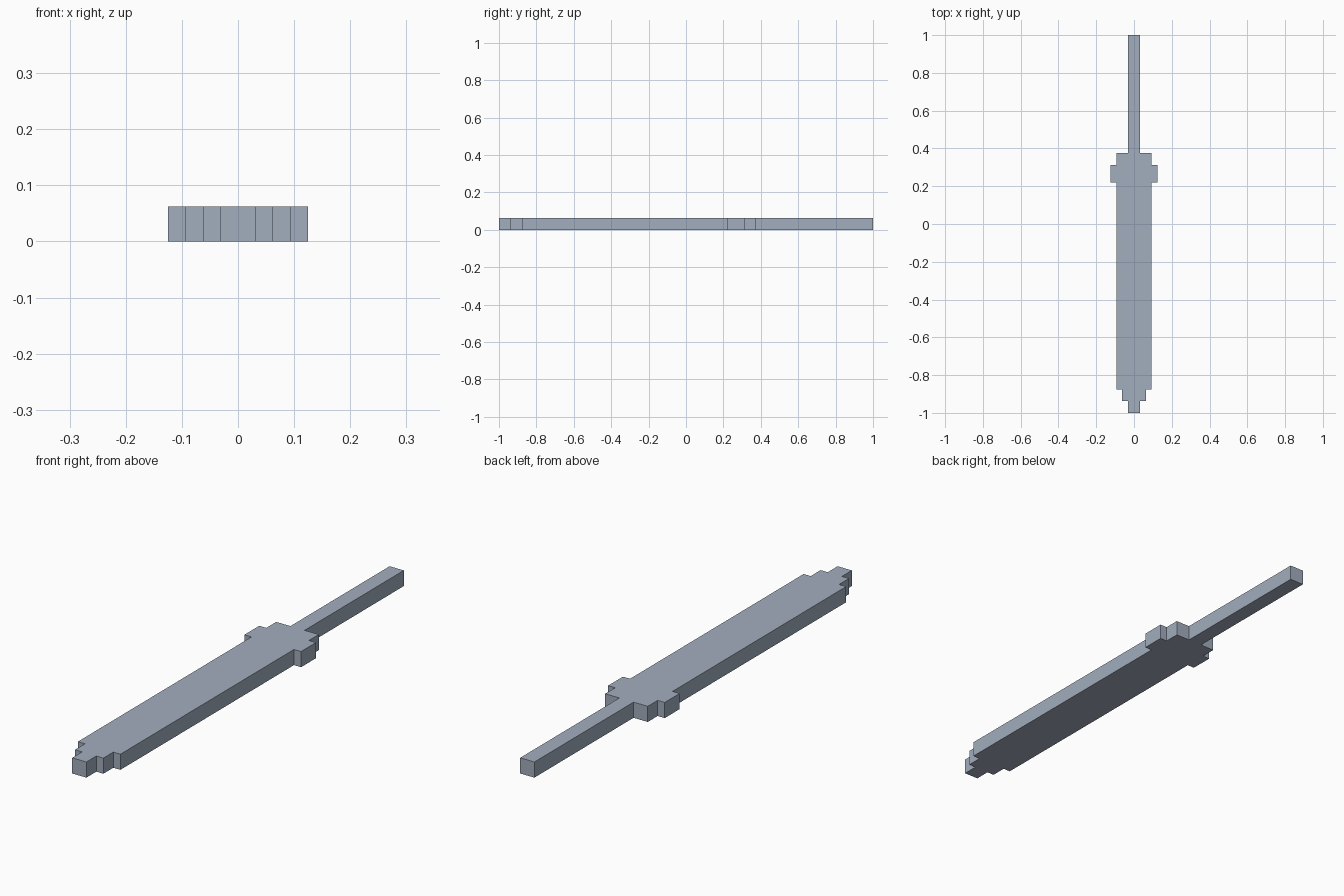
import bpy
import bmesh

if "Cube" in bpy.data.objects:
    bpy.data.objects.remove(bpy.data.objects["Cube"])

U = 1 / 32          # grid step of the stepped outline
HEIGHT = 2 * U

steel = bpy.data.materials.new("blue grey")
steel.diffuse_color = (0.36, 0.42, 0.51, 1)
steel.use_nodes = True
steel.node_tree.nodes["Principled BSDF"].inputs["Base Color"].default_value = steel.diffuse_color

# Right half of the outline, tip to handle end: (half width, y) in grid steps
half = [
    (1, -32), (1, -30), (2, -30), (2, -28), (3, -28),   # stepped tip
    (3, 7), (4, 7), (4, 10), (3, 10), (3, 12),          # blade and guard
    (1, 12), (1, 32),                                   # handle
]
outline = half + [(-x, y) for x, y in reversed(half)]

# Extrude the mirrored outline into one flat solid
bm = bmesh.new()
base = bm.faces.new([bm.verts.new((x * U, y * U, 0)) for x, y in outline])
top = bmesh.ops.extrude_face_region(bm, geom=[base], use_keep_orig=True)["geom"]
bmesh.ops.translate(bm, vec=(0, 0, HEIGHT),
                    verts=[g for g in top if isinstance(g, bmesh.types.BMVert)])
bmesh.ops.recalc_face_normals(bm, faces=bm.faces)

mesh = bpy.data.meshes.new("stepped_blade")
bm.to_mesh(mesh)
bm.free()
mesh.materials.append(steel)
bpy.context.collection.objects.link(bpy.data.objects.new("stepped_blade", mesh))
